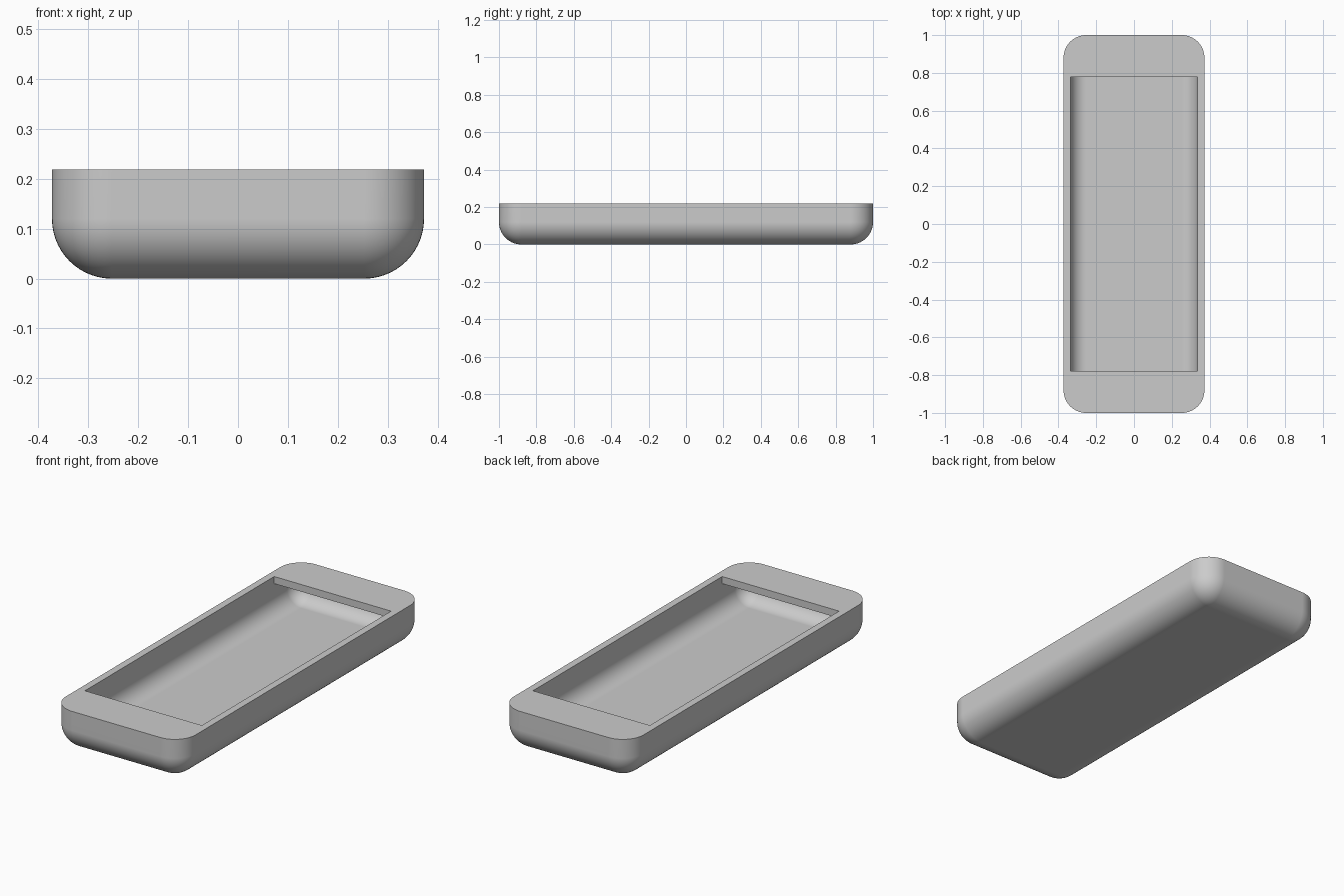
import bpy
import bmesh
import math
from mathutils import Matrix

cube = bpy.data.objects.get("Cube")
if cube:
    bpy.data.objects.remove(cube, do_unlink=True)

HALF_X, HALF_Y, HEIGHT = 0.373, 1.0, 0.219
WALL, RADIUS = 0.037, 0.12

grey = bpy.data.materials.new("plain grey")
grey.use_nodes = True
grey.diffuse_color = (0.6, 0.6, 0.6, 1)
grey.node_tree.nodes["Principled BSDF"].inputs["Base Color"].default_value = (0.6, 0.6, 0.6, 1)


def box(name, hx, hy, z0, z1, radius=0):
    """Box with rounded sides and underside, and a flat sharp-edged top."""
    bm = bmesh.new()
    bmesh.ops.create_cube(bm, size=1, matrix=Matrix.Translation((0, 0, (z0 + z1) / 2))
                          @ Matrix.Diagonal((2 * hx, 2 * hy, z1 - z0, 1)))
    if radius:
        mid = (z0 + z1) / 2
        edges = [e for e in bm.edges if any(v.co.z < mid for v in e.verts)]
        bmesh.ops.bevel(bm, geom=edges, offset=radius, offset_type='OFFSET',
                        segments=14, profile=0.5, affect='EDGES')
    bmesh.ops.recalc_face_normals(bm, faces=bm.faces)
    mesh = bpy.data.meshes.new(name)
    bm.to_mesh(mesh)
    bm.free()
    mesh.materials.append(grey)
    obj = bpy.data.objects.new(name, mesh)
    bpy.context.collection.objects.link(obj)
    return obj


# Rounded case body
case = box("case_shell", HALF_X, HALF_Y, 0, HEIGHT, RADIUS)

# Inner hollow running under the end lips, then the rectangular top opening
cutters = [
    box("hollow_cutter", HALF_X - WALL, HALF_Y - WALL, WALL, HEIGHT - WALL, RADIUS - WALL),
    box("opening_cutter", HALF_X - WALL, 0.777, HEIGHT - WALL - 0.02, HEIGHT + 0.1),
]

bpy.ops.object.select_all(action='DESELECT')
case.select_set(True)
bpy.context.view_layer.objects.active = case
for cutter in cutters:
    cutter.hide_render = True
    cut = case.modifiers.new(cutter.name, 'BOOLEAN')
    cut.operation = 'DIFFERENCE'
    cut.solver = 'EXACT'
    cut.object = cutter
    bpy.ops.object.modifier_apply(modifier=cut.name)
    bpy.data.objects.remove(cutter, do_unlink=True)

# Smooth fillets with crisp rims and flat broad faces
bpy.ops.object.shade_smooth_by_angle(angle=math.radians(35))
normals = case.modifiers.new("flat_faces", 'WEIGHTED_NORMAL')
normals.keep_sharp = True
